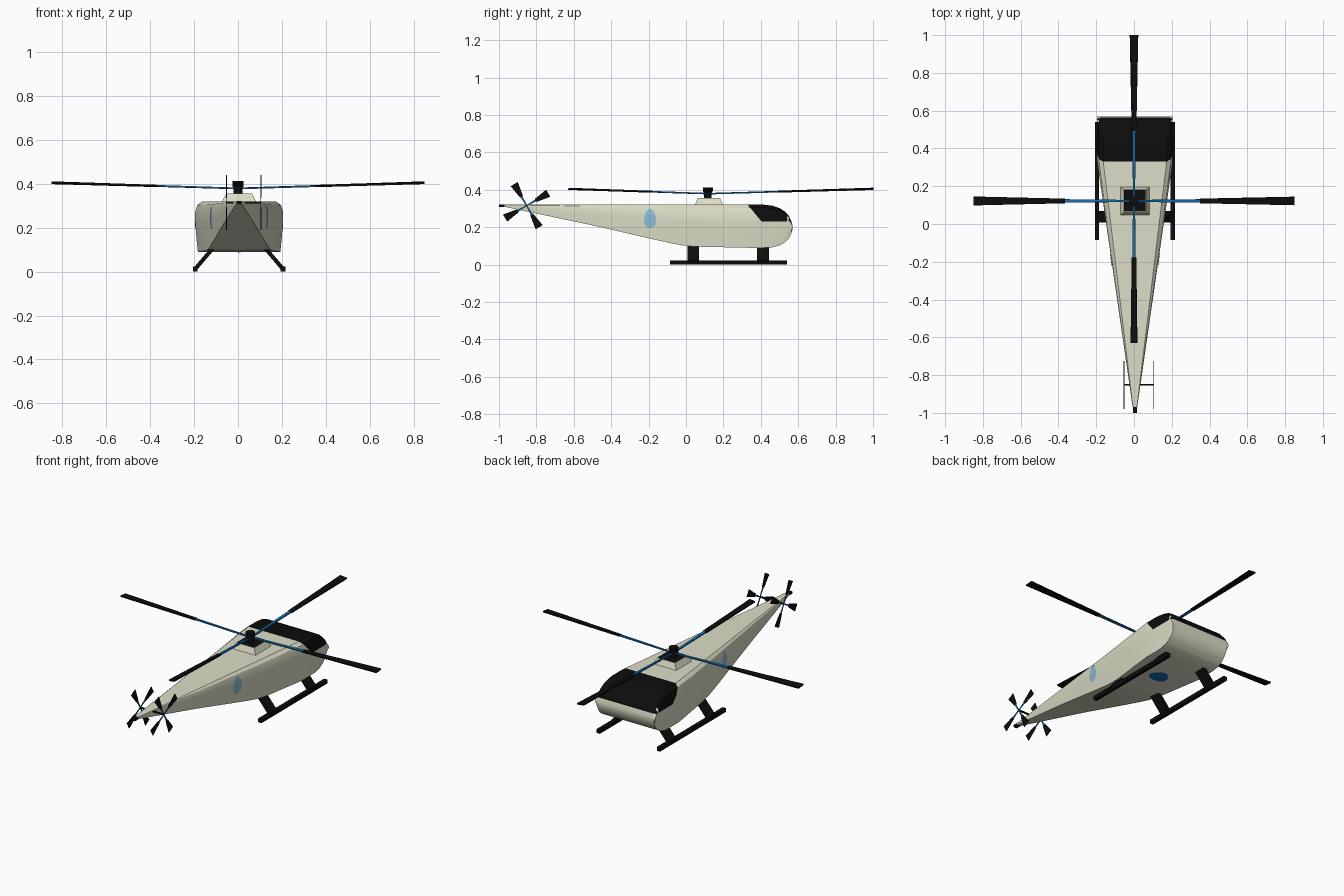
import bpy, bmesh, math
from mathutils import Matrix, Vector
from mathutils.bvhtree import BVHTree

if "Cube" in bpy.data.objects:
    bpy.data.objects.remove(bpy.data.objects["Cube"])

CX = 0.005  # symmetry line of the hull


def material(name, rgb):
    m = bpy.data.materials.new(name)
    m.diffuse_color = (*rgb, 1)
    m.use_nodes = True
    m.node_tree.nodes["Principled BSDF"].inputs["Base Color"].default_value = m.diffuse_color
    return m


CREAM = material("cream_paint", (0.72, 0.73, 0.57))
BLACK = material("black", (0.004, 0.004, 0.004))
BLUE = material("rotor_blue", (0.008, 0.15, 0.42))
PALE = material("pale_blue", (0.27, 0.52, 0.68))


def finish(name, bm, mats, smooth=False):
    bmesh.ops.recalc_face_normals(bm, faces=bm.faces)
    me = bpy.data.meshes.new(name)
    bm.to_mesh(me)
    bm.free()
    for m in mats:
        me.materials.append(m)
    ob = bpy.data.objects.new(name, me)
    bpy.context.collection.objects.link(ob)
    if smooth:
        bpy.ops.object.select_all(action='DESELECT')
        ob.select_set(True)
        bpy.context.view_layer.objects.active = ob
        bpy.ops.object.shade_smooth_by_angle(angle=math.radians(32))
    return ob


def add_box(bm, lo, hi, mat=0):
    lo, hi = Vector(lo), Vector(hi)
    vs = bmesh.ops.create_cube(bm, size=1)["verts"]
    for v in vs:
        v.co = [(a + b) / 2 + c * (b - a) for a, b, c in zip(lo, hi, v.co)]
    for f in {f for v in vs for f in v.link_faces}:
        f.material_index = mat
    return vs


def add_blade(bm, M, r0, w0, r1, w1, thick, mat):
    # tapered bar along local x
    for v in add_box(bm, (r0, -0.5, -thick / 2), (r1, 0.5, thick / 2), mat):
        t = (v.co.x - r0) / (r1 - r0)
        v.co.y *= w0 + (w1 - w0) * t
        v.co = M @ v.co


# Hull: cross-sections lofted along y (y, bottom, top)
stations = [(-0.97, 0.309, 0.32), (-0.5, 0.21, 0.32), (-0.2, 0.141, 0.32),
            (-0.08, 0.114, 0.32), (-0.02, 0.103, 0.32), (0.05, 0.096, 0.32),
            (0.33, 0.09, 0.32), (0.42, 0.09, 0.32), (0.46, 0.092, 0.315),
            (0.50, 0.102, 0.302), (0.53, 0.12, 0.283), (0.55, 0.14, 0.26),
            (0.563, 0.166, 0.233), (0.57, 0.19, 0.207)]
side = [(0, 0.94), (0.3, 0.975), (0.6, 1.0), (0.8, 1.0), (0.93, 0.95), (1, 0.84)]
bm = bmesh.new()
rings = []
for y, lo, hi in stations:
    w = min(0.2, 0.012 + 0.188 * (y + 0.97) / 1.3)
    pts = [(CX + w * k, y, lo + t * (hi - lo)) for t, k in side]
    pts += [(2 * CX - x, yy, z) for x, yy, z in reversed(pts)]
    rings.append([bm.verts.new(p) for p in pts])
n = len(rings[0])
for a, b in zip(rings, rings[1:]):
    for i in range(n):
        j = (i + 1) % n
        bm.faces.new((a[i], a[j], b[j], b[i]))
bm.faces.new(rings[0])
bm.faces.new(rings[-1])
bmesh.ops.recalc_face_normals(bm, faces=bm.faces)
tree = BVHTree.FromBMesh(bm)

# Cockpit glass: cut the window outline into the hull, then colour inside it
back = Vector((0, 0.085, 0.07))
for co, no in (((0, 0, 0.23), (0, 0, 1)), ((0, 0.33, 0.32), back), ((0, 0.54, 0), (0, 1, 0))):
    bmesh.ops.bisect_plane(bm, geom=bm.verts[:] + bm.edges[:] + bm.faces[:],
                           plane_co=co, plane_no=no, dist=1e-5)
for f in bm.faces:
    c = f.calc_center_median()
    glass = c.z > 0.23 and (c - Vector((0, 0.33, 0.32))).dot(back) > 0
    pillar = c.y > 0.54 and abs(f.normal.x) > 0.6
    f.material_index = int(glass and not pillar)
finish("hull", bm, [CREAM, BLACK], True)

# Tail tip
bm = bmesh.new()
add_box(bm, (CX - 0.011, -1.0, 0.307), (CX + 0.011, -0.968, 0.321))
finish("tail_tip", bm, [BLACK])


# Painted patches laid on the hull surface
def patch(name, centre, u, v, direction, mat):
    bm = bmesh.new()
    d = Vector(direction)

    def put(p):
        hit = tree.ray_cast(p - d, d)[0]
        return bm.verts.new((hit if hit else p) - d * 0.003)

    centre, u, v = Vector(centre), Vector(u), Vector(v)
    rows = [[put(centre + s * (u * math.cos(a) * (1 - 0.25 * math.sin(a)) + v * math.sin(a)))
             for a in (2 * math.pi * k / 16 for k in range(16))] for s in (0.5, 1)]
    bm.faces.new(rows[0])
    for i in range(16):
        j = (i + 1) % 16
        bm.faces.new((rows[0][i], rows[0][j], rows[1][j], rows[1][i]))
    finish(name, bm, [mat])
    return bm


for s, label in ((1, "right"), (-1, "left")):
    patch(label + "_side_patch", (0, -0.192, 0.247), (0, 0.032, 0), (0, 0, 0.053), (-s, 0, 0), PALE)
patch("belly_patch", (CX, 0.22, 0), (0.055, 0, 0), (0, 0.05, 0), (0, 0, 1), BLUE)

# Rotor pedestal with dark top
bm = bmesh.new()
RY = 0.122
for v in add_box(bm, (CX - 0.08, RY - 0.076, 0.315), (CX + 0.08, RY + 0.076, 0.355)):
    if v.co.z > 0.34:
        v.co.x = CX + (v.co.x - CX) * 0.74
        v.co.y = RY + (v.co.y - RY) * 0.79
add_box(bm, (CX - 0.057, RY - 0.057, 0.353), (CX + 0.057, RY + 0.057, 0.357), 1)
finish("rotor_pedestal", bm, [CREAM, BLACK])

# Main rotor hub
bm = bmesh.new()
for r, z0, z1 in ((0.02, 0.355, 0.39), (0.026, 0.385, 0.413)):
    bmesh.ops.create_cone(bm, cap_ends=True, segments=12, radius1=r, radius2=r, depth=z1 - z0,
                          matrix=Matrix.Translation((0, RY - 0.005, (z0 + z1) / 2)))
finish("main_rotor_hub", bm, [BLACK])

# Main rotor blades
bm = bmesh.new()
for deg, length, root, w in ((0, 0.85, 0.35, 0.045), (90, 0.88, 0.37, 0.045),
                             (180, 0.85, 0.365, 0.047), (270, 0.752, 0.3, 0.036)):
    M = (Matrix.Translation((0, RY, 0.379)) @ Matrix.Rotation(math.radians(deg), 4, 'Z')
         @ Matrix.Rotation(-math.atan(0.026 / length), 4, 'Y')
         @ Matrix.Rotation(math.radians(6), 4, 'X'))
    add_blade(bm, M, 0.0, 0.01, root, 0.018, 0.007, 1)
    add_blade(bm, M, root, 0.024, length, w, 0.008, 0)
finish("main_rotor_blades", bm, [BLACK, BLUE])

# Twin tail rotors
TY, TZ = -0.852, 0.315
for x, label in ((0.104, "right"), (-0.053, "left")):
    bm = bmesh.new()
    basis = Matrix(((0, 0, 1, x), (1, 0, 0, TY), (0, 1, 0, TZ), (0, 0, 0, 1)))
    for k in range(4):
        M = basis @ Matrix.Rotation(math.radians(30 + 90 * k), 4, 'Z')
        add_blade(bm, M, 0.0, 0.006, 0.06, 0.012, 0.003, 1)
        add_blade(bm, M, 0.055, 0.018, 0.133, 0.044, 0.004, 0)
    finish(label + "_tail_rotor", bm, [BLACK, BLUE])
bm = bmesh.new()
add_box(bm, (-0.055, TY - 0.004, TZ - 0.004), (0.106, TY + 0.004, TZ + 0.004))
finish("tail_rotor_shaft", bm, [BLACK])

# Landing skids and slanted struts
for s, label in ((1, "right"), (-1, "left")):
    bm = bmesh.new()
    x = CX + s * 0.2
    add_box(bm, (x - 0.011, -0.085, 0), (x + 0.011, 0.54, 0.023))
    for y0, y1 in ((0.008, 0.07), (0.38, 0.445)):
        for v in add_box(bm, (-0.012, y0, 0.012), (0.012, y1, 0.1)):
            v.co.x += CX + s * (0.2 - 0.075 * (v.co.z - 0.012) / 0.088)
    finish(label + "_skid", bm, [BLACK])
